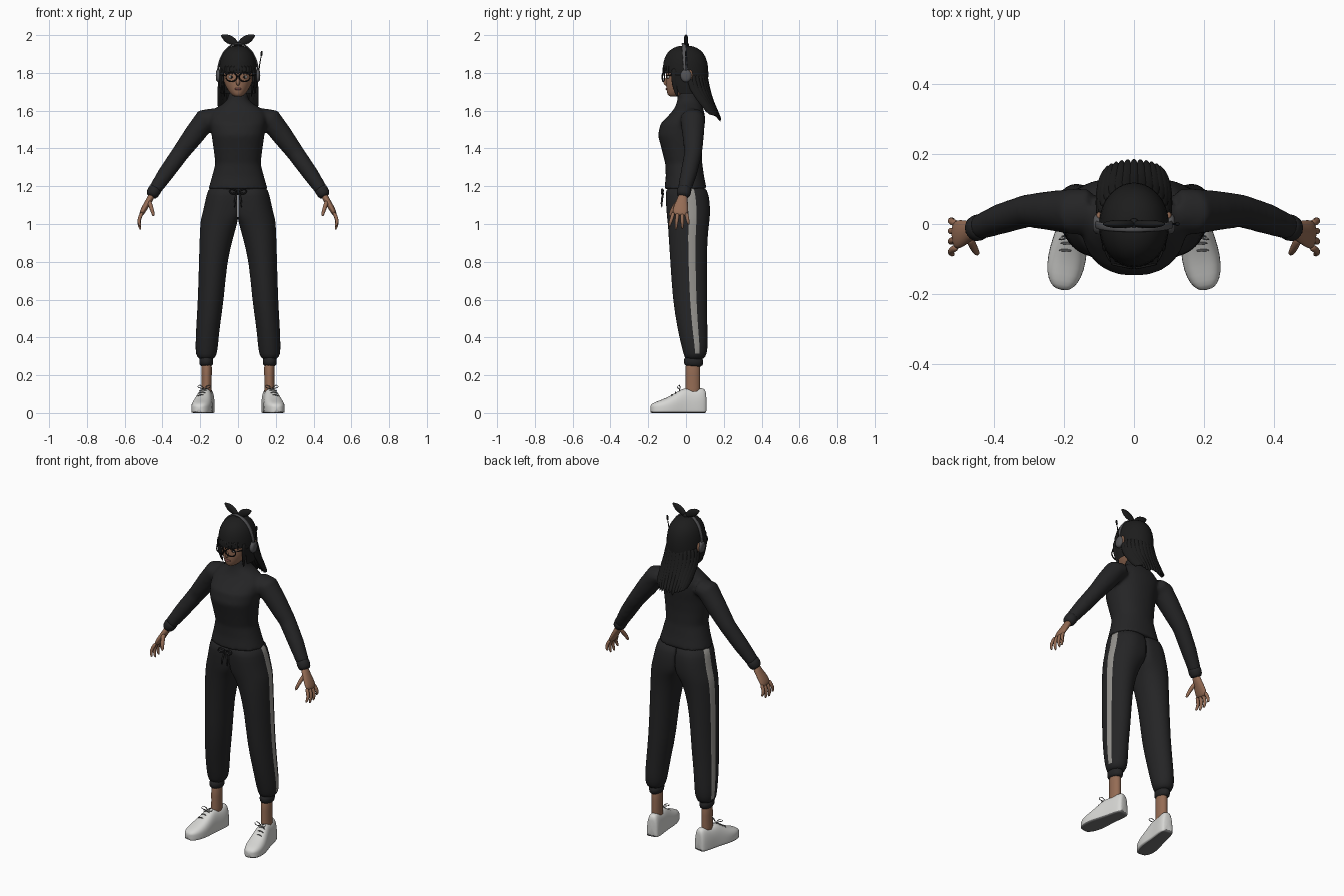
import bpy, bmesh, math, random
from mathutils import Vector, Matrix

random.seed(4)


def mat(name, r, g, b):
    m = bpy.data.materials.new(name)
    m.diffuse_color = (r, g, b, 1)
    return m


CLOTH = mat("black_cloth", .018, .018, .019)
HAIR = mat("black_hair", .012, .012, .012)
SKIN = mat("brown_skin", .30, .15, .09)
STRIPE = mat("stripe_grey", .30, .29, .27)
WHITE = mat("shoe_white", .68, .68, .66)
SOLE = mat("sole_grey", .16, .16, .16)
METAL = mat("headset_grey", .09, .09, .095)
FRAME = mat("glasses_black", .008, .008, .008)
LIP = mat("lip_rose", .22, .08, .07)


def finish(name, bm, mats, mirror=False, sub=0, remesh=0):
    bmesh.ops.recalc_face_normals(bm, faces=bm.faces)
    for f in bm.faces:
        f.smooth = True
    me = bpy.data.meshes.new(name)
    bm.to_mesh(me)
    bm.free()
    for m in mats:
        me.materials.append(m)
    ob = bpy.data.objects.new(name, me)
    bpy.context.collection.objects.link(ob)
    if remesh:
        r = ob.modifiers.new("blend", 'REMESH')
        r.mode, r.voxel_size, r.use_smooth_shade = 'VOXEL', remesh, True
        s = ob.modifiers.new("soften", 'SMOOTH')
        s.factor, s.iterations = .5, 5
    if mirror:
        ob.modifiers.new("mirror", 'MIRROR')
    if sub:
        m = ob.modifiers.new("round", 'SUBSURF')
        m.levels = m.render_levels = sub
    return ob


def loft(bm, rings, cap=True, rule=None):
    """Skin a list of point rings; rule(ring, segment) gives a material index."""
    vs = [[bm.verts.new(p) for p in r] for r in rings]
    n = len(vs[0])
    for i in range(len(vs) - 1):
        for j in range(n):
            k = (j + 1) % n
            f = bm.faces.new((vs[i][j], vs[i][k], vs[i + 1][k], vs[i + 1][j]))
            f.material_index = rule(i, j) if rule else 0
    if cap:
        bm.faces.new(vs[0])
        bm.faces.new(vs[-1])


def sgn(v, p):
    return math.copysign(abs(v) ** p, v)


def level(z, rx, yf, yb, p=.9, n=32):
    """Horizontal rounded ring from front y to back y."""
    return [Vector((rx * sgn(math.cos(a), p), (yf + yb) / 2 + (yb - yf) / 2 * sgn(math.sin(a), p), z))
            for a in (2 * math.pi * i / n for i in range(n))]


def sweep(pts, ref, n=10, side=1):
    """Rings along a path of (x, y, z, r_along_ref, r_across)."""
    P = [Vector((side * p[0], p[1], p[2])) for p in pts]
    out = []
    for i, c in enumerate(P):
        t = (P[min(i + 1, len(P) - 1)] - P[max(i - 1, 0)]).normalized()
        u = Vector((side * ref[0], ref[1], ref[2]))
        u = (u - t * u.dot(t)).normalized()
        v = t.cross(u)
        out.append([c + u * pts[i][3] * math.cos(a) + v * pts[i][4] * math.sin(a)
                    for a in (2 * math.pi * k / n for k in range(n))])
    return out


def tubes(name, paths, m, ref=(0, 1, 0), mirror=False, n=8, sub=1):
    bm = bmesh.new()
    for p in paths:
        loft(bm, sweep(p, ref, n))
    return finish(name, bm, [m], mirror, sub)


def wire(pts, r):
    return [(*p, r, r) for p in pts]


def blob(name, loc, size, m, mirror=False):
    bm = bmesh.new()
    bmesh.ops.create_uvsphere(bm, u_segments=20, v_segments=12, radius=1,
                              matrix=Matrix.Translation(loc) @ Matrix.Diagonal((*size, 1)))
    return finish(name, bm, [m], mirror)


# Sweater: torso and both sleeves blended together
torso = [(1.185, .157, -.114, .110), (1.25, .138, -.107, .096), (1.32, .120, -.110, .086),
         (1.40, .130, -.130, .086), (1.47, .140, -.149, .092), (1.53, .148, -.135, .10),
         (1.575, .150, -.092, .10), (1.61, .125, -.062, .092), (1.64, .075, -.05, .08),
         (1.66, .056, -.045, .07), (1.695, .05, -.043, .062)]
arm = [(.12, .04, 1.57, .06, .045), (.17, .035, 1.555, .066, .06), (.23, .038, 1.475, .058, .056),
       (.305, .038, 1.375, .047, .047), (.38, .015, 1.27, .044, .043), (.445, -.01, 1.175, .036, .034)]
bm = bmesh.new()
loft(bm, [level(*t) for t in torso])
for s in (1, -1):
    loft(bm, sweep(arm, (0, 1, 0), 24, s))
finish("sweater", bm, [CLOTH], remesh=.011)
tubes("sleeve_cuff", [[(.43, -.004, 1.197, .037, .036), (.445, -.01, 1.175, .039, .036),
                       (.464, -.018, 1.14, .036, .032)]], CLOTH, mirror=True, n=20)

# Trousers: one half lofted from waist to cuff, then mirrored
leg = [(1.21, .06, .092, .06, -.106, .102, .12), (1.15, .07, .098, .07, -.108, .122, .12),
       (1.08, .08, .102, .08, -.104, .128, .12), (1.03, .09, .106, .09, -.100, .126, .2),
       (1.00, .10, .100, .095, -.096, .122, .6), (.93, .12, .083, .095, -.092, .114, .95),
       (.80, .133, .074, .074, -.083, .110, 1), (.60, .143, .069, .069, -.071, .111, 1),
       (.45, .16, .062, .062, -.046, .113, 1), (.36, .165, .060, .060, -.026, .116, 1),
       (.31, .168, .056, .056, -.012, .110, 1), (.28, .168, .040, .040, -.005, .094, 1)]
rings = []
for z, cx, ro, ri, yf, yb, p in leg:
    ring = []
    for k in range(32):
        c, s = math.cos(math.pi * k / 16), math.sin(math.pi * k / 16)
        q = p if c < -.01 else 1
        ring.append((max(0, cx + (ro if c > 0 else ri) * c),
                     (yf + yb) / 2 + (yb - yf) / 2 * (sgn(s, q) if abs(s) > 1e-6 else 0), z))
    rings.append(ring)
bm = bmesh.new()
loft(bm, rings, rule=lambda i, j: 1 if j < 2 and i < 10 else 0)
inner = [f for f in bm.faces if all(v.co.x < .004 for v in f.verts)]
bmesh.ops.delete(bm, geom=inner, context='FACES')
finish("trousers", bm, [CLOTH, STRIPE], mirror=True, sub=1)
tubes("ankle_cuff", [[(.168, .042, .30, .052, .038), (.168, .040, .27, .052, .037),
                      (.168, .038, .243, .050, .035)]], CLOTH, mirror=True, n=24)

# Drawstring bow and tails
loop = [(.002, -.118, 1.17), (.03, -.128, 1.19), (.05, -.126, 1.175), (.035, -.13, 1.155), (.002, -.12, 1.168)]
tail = [(.004, -.118, 1.168), (.016, -.13, 1.13), (.018, -.128, 1.085)]
tubes("drawstring", [wire(loop, .006), wire(tail, .006)], CLOTH, ref=(.2, 1, .3), mirror=True)

# Ankles
tubes("ankle", [[(.166, .036, .29, .042, .03), (.166, .036, .20, .039, .027),
                 (.166, .036, .13, .040, .027), (.168, .034, .07, .042, .03)]], SKIN, mirror=True, n=20)

# Shoes: arched sections from heel to toe, turned outward
shoe = [(.107, .024, .105), (.10, .034, .132), (.07, .040, .134), (.03, .042, .122), (-.01, .044, .136),
        (-.05, .050, .112), (-.10, .056, .082), (-.15, .050, .064), (-.18, .034, .052), (-.192, .015, .038)]
turn = Matrix.Translation((.168, .035, 0)) @ Matrix.Rotation(math.radians(10), 4, 'Z') @ Matrix.Translation((0, -.035, 0))
rings = []
for y, w, h in shoe:
    arch = [(w * sgn(math.cos(a), .7), y, .03 + (h - .03) * math.sin(a) ** .9)
            for a in (math.pi * k / 12 for k in range(1, 12))]
    base = [(-w, y, .03), (-w, y, .004), (-w * .96, y, 0), (0, y, 0), (w * .96, y, 0), (w, y, .004), (w, y, .03)]
    rings.append([turn @ Vector(p) for p in arch + base])
bm = bmesh.new()
loft(bm, rings, rule=lambda i, j: 1 if 12 < j < 16 else 0)
finish("shoe", bm, [WHITE, SOLE], mirror=True, sub=1)
laces = []
for s in (1, -1):
    laces.append(wire([(.178, -.03, .128), (.178 + s * .025, -.035, .155), (.178 + s * .042, -.045, .14),
                       (.178 + s * .02, -.045, .13), (.178, -.03, .128)], .003))
for y, z in ((-.035, .127), (-.055, .114), (-.075, .10)):
    laces.append(wire([(.155 - y * .2, y, z - .012), (.178 - y * .2, y, z + .001), (.201 - y * .2, y, z - .012)], .004))
tubes("shoe_lace", laces, SOLE, ref=(0, .4, 1), mirror=True, n=6)

# Hands: palm, four curled fingers, thumb
hand = [[(.452, -.015, 1.16, .026, .02), (.470, -.02, 1.125, .030, .018), (.492, -.027, 1.09, .042, .017),
         (.508, -.031, 1.06, .044, .015), (.514, -.033, 1.045, .036, .010)]]
for k, (tip, dy) in enumerate(((.985, -.022), (.968, -.01), (.972, .002), (.995, .012))):
    y = -.066 + .0225 * k
    hand.append([(.505, y, 1.065, .011, .011), (.523, y + dy * .4, 1.03, .010, .010),
                 (.525, y + dy * .8, (tip + 1.03) / 2, .009, .009), (.515, y + dy, tip, .006, .006)])
hand.append([(.472, -.035, 1.125, .013, .013), (.462, -.06, 1.095, .013, .012),
             (.452, -.078, 1.065, .011, .010), (.446, -.086, 1.04, .007, .007)])
tubes("hand", hand, SKIN, mirror=True, n=10)

# Head and face
head = [(1.674, .018, -.088, -.045), (1.685, .036, -.098, .0), (1.71, .055, -.104, .05), (1.74, .071, -.106, .075),
        (1.78, .082, -.107, .09), (1.84, .088, -.108, .098), (1.90, .07, -.08, .075), (1.925, .035, -.04, .04)]
bm = bmesh.new()
loft(bm, [level(*h, p=1) for h in head])
finish("head", bm, [SKIN], sub=1)
blob("nose", (0, -.106, 1.752), (.010, .013, .02), SKIN)
blob("mouth", (0, -.102, 1.715), (.02, .006, .006), LIP)
blob("eye", (.034, -.093, 1.778), (.015, .008, .008), WHITE, True)
blob("iris", (.034, -.0985, 1.778), (.007, .004, .007), FRAME, True)
blob("ear", (.1, .022, 1.79), (.008, .013, .026), SKIN, True)

# Glasses
rim = [(.035 + .029 * math.cos(a), -.120 + .006 * math.cos(a), 1.778 + .024 * math.sin(a))
       for a in (math.pi * k / 10 for k in range(21))]
temple = [(.064, -.113, 1.785), (.088, -.07, 1.788), (.1, 0, 1.79)]
bridge = [(0, -.125, 1.782), (.007, -.125, 1.782)]
tubes("glasses", [wire(p, .0042) for p in (rim, temple, bridge)], FRAME, ref=(.1, 1, .15), mirror=True, n=6)

# Hair cap with the face area left open
cap = [(1.945, .02, -.025, .02), (1.936, .05, -.065, .056), (1.908, .081, -.102, .094), (1.86, .098, -.122, .115),
       (1.80, .101, -.124, .12), (1.75, .1, -.116, .117), (1.69, .094, -.1, .108)]
bm = bmesh.new()
rings = [level(*c, p=1, n=40) for c in cap]
loft(bm, rings, cap=False)
bm.verts.ensure_lookup_table()
bm.faces.new(bm.verts[:40])
face = [f for f in bm.faces if f.calc_center_median().z < 1.80 and f.calc_center_median().y < -.05]
bmesh.ops.delete(bm, geom=face, context='FACES')
finish("hair_cap", bm, [HAIR], sub=1)

# Long back locks, side locks and fringe tips
bm = bmesh.new()
for k in range(15):
    a = math.radians(8 + 164 * k / 14)
    c, s = math.cos(a), math.sin(a)
    tip = 1.525 + .055 * abs(c) ** 2 + random.uniform(0, .03)
    path = [(.092 * c, .10 * s + .005, 1.80, .018, .01), (.098 * c, .015 + .098 * s, 1.72, .022, .013),
            (.1 * c, .09 + .05 * s, 1.635, .020, .012), (.093 * c, .128 + .045 * s, 1.575, .014, .009),
            (.087 * c, .148 + .038 * s, tip, .003, .002)]
    loft(bm, sweep(path, (-s, c * .6, 0), 8))
for s in (1, -1):
    loft(bm, sweep([(.083, -.06, 1.83, .02, .01), (.084, -.062, 1.77, .02, .009),
                    (.076, -.055, 1.71, .014, .007), (.07, -.045, 1.67, .003, .002)], (0, 1, 0), 8, s))
for k in range(9):
    x = -.064 + .016 * k
    y = -.001 - .122 * math.sqrt(1 - (x / .1) ** 2)
    loft(bm, sweep([(x, y + .004, 1.84, .01, .004), (x, y, 1.81, .01, .004),
                    (x, y + .004, 1.788, .002, .001)], (1, 0, 0), 6))
finish("hair_locks", bm, [HAIR], sub=1)

# Bow on top of the head
tubes("hair_bow", [[(0, 0, 1.942, .010, .012), (.022, 0, 1.965, .012, .022), (.05, 0, 1.978, .014, .028),
                    (.075, 0, 1.992, .010, .016), (.09, 0, 2.0, .002, .003)]], HAIR, mirror=True)
blob("bow_knot", (0, 0, 1.948), (.016, .016, .014), HAIR)

# Headset: band, ear cups, microphone boom
band = [(.108 * math.cos(a), -.012 * math.sin(a), 1.79 + .165 * math.sin(a), .012, .005)
        for a in (math.pi * k / 20 for k in range(21))]
tubes("headset_band", [band], METAL)
tubes("headset_cup", [[(.092, 0, 1.785, .026, .03), (.098, 0, 1.785, .031, .036),
                       (.112, 0, 1.785, .029, .034), (.118, 0, 1.785, .016, .02)]], METAL, mirror=True, n=20)
tubes("headset_boom", [wire([(.108, 0, 1.79), (.115, 0, 1.85), (.123, 0, 1.89)], .003),
                       wire([(.122, 0, 1.885), (.124, 0, 1.9), (.126, 0, 1.918)], .006)], FRAME)
